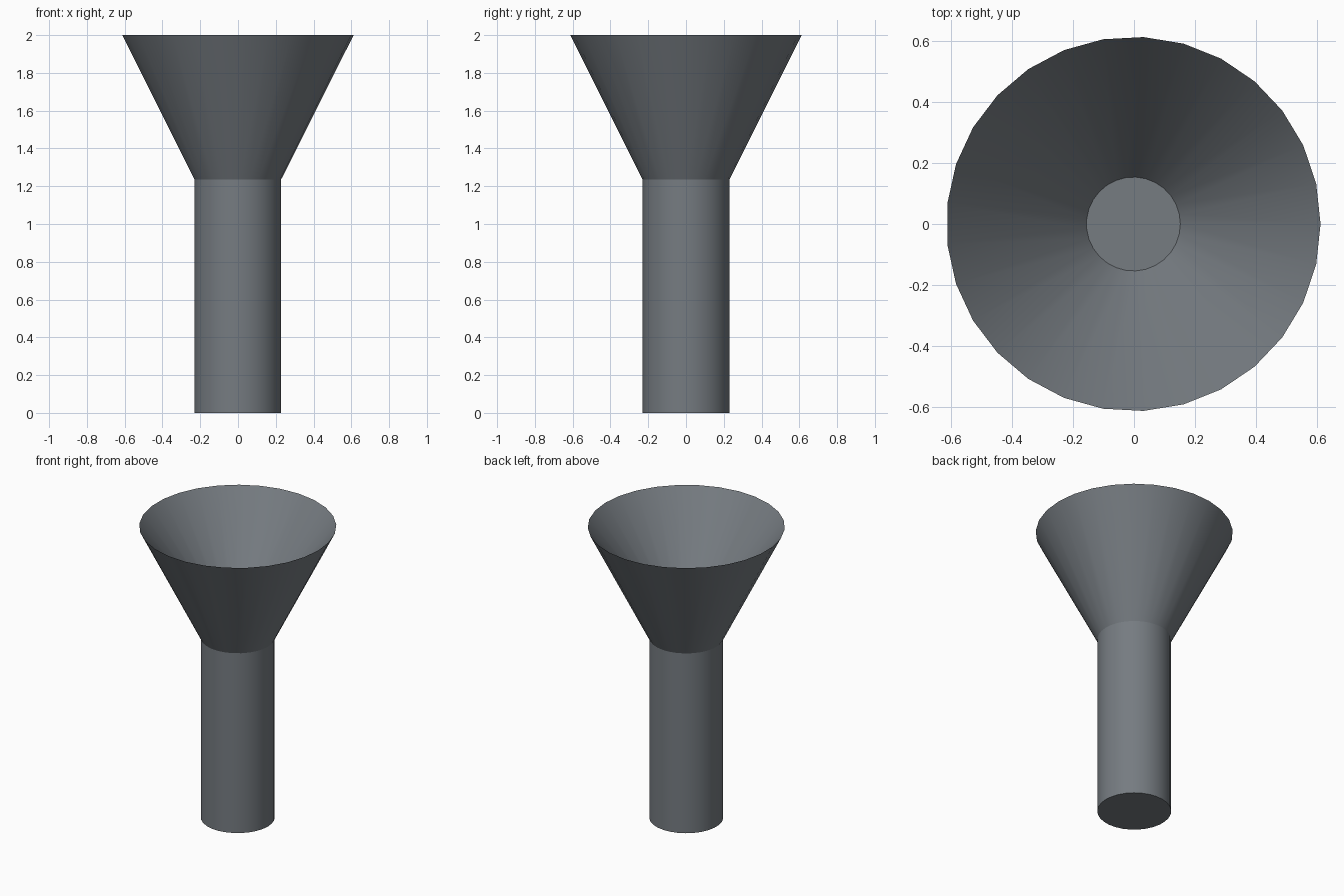
import bpy, bmesh, math

if "Cube" in bpy.data.objects:
    bpy.data.objects.remove(bpy.data.objects["Cube"])

SIDES = 29      # odd count: corner on +x, flat on -x
CX = -0.002     # recentres the odd-sided rim

# Dark blue-grey finish
grey = bpy.data.materials.new("dark_grey")
grey.diffuse_color = (0.18, 0.20, 0.22, 1.0)
grey.use_nodes = True
grey.node_tree.nodes["Principled BSDF"].inputs["Base Color"].default_value = grey.diffuse_color


def lathe(name, profile, caps):
    """Revolve (radius, z) points; caps = (close first ring, close last ring)."""
    bm = bmesh.new()
    rings = []
    for r, z in profile:
        rings.append([bm.verts.new((CX + r * math.cos(2 * math.pi * i / SIDES),
                                    r * math.sin(2 * math.pi * i / SIDES), z))
                      for i in range(SIDES)])
    for a, b in zip(rings, rings[1:]):
        for i in range(SIDES):
            j = (i + 1) % SIDES
            bm.faces.new((a[i], a[j], b[j], b[i]))
    if caps[0]:
        bm.faces.new(list(reversed(rings[0])))
    if caps[1]:
        bm.faces.new(rings[-1])
    mesh = bpy.data.meshes.new(name)
    bm.to_mesh(mesh)
    bm.free()
    mesh.materials.append(grey)
    obj = bpy.data.objects.new(name, mesh)
    bpy.context.collection.objects.link(obj)
    bpy.ops.object.select_all(action='DESELECT')
    obj.select_set(True)
    bpy.context.view_layer.objects.active = obj
    bpy.ops.object.shade_smooth_by_angle(angle=math.radians(25))
    return obj


# Straight stem, closed at the foot
lathe("stem", [(0.23, 0.0), (0.23, 1.235)], (True, False))

# Flared bowl: outside wall, sharp rim, shallower inside wall and flat floor
lathe("flared_bowl", [(0.23, 1.235), (0.614, 2.0), (0.154, 1.42)], (False, True))
